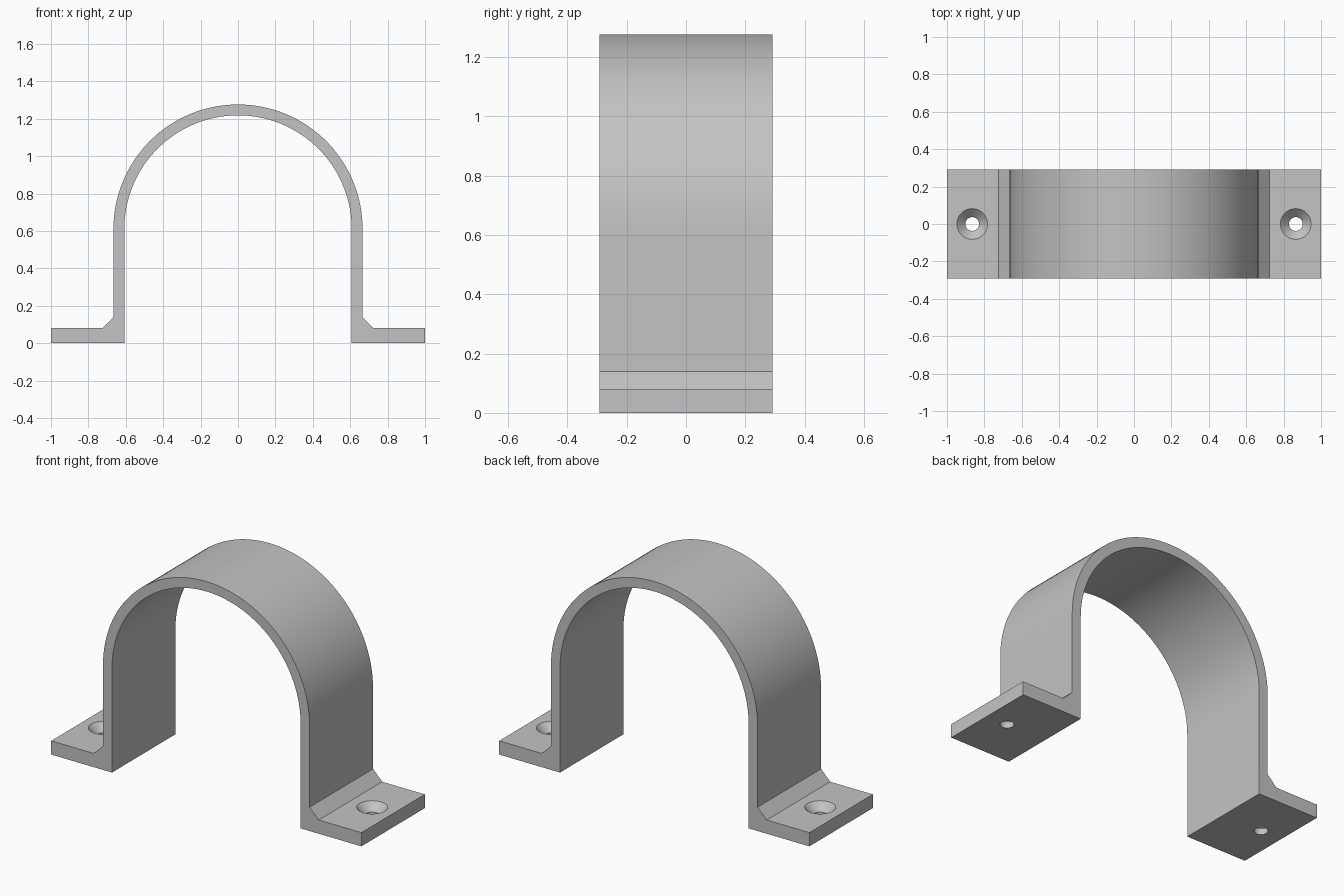
import bpy, bmesh, math

if "Cube" in bpy.data.objects:
    bpy.data.objects.remove(bpy.data.objects["Cube"])

HALF_DEPTH = 0.292
INNER, OUTER = 0.608, 0.666
ARCH_Z = 0.61
FOOT_H = 0.08
HOLE_X = 0.865
ARC_STEPS = 64

grey = bpy.data.materials.new("plain grey")
grey.use_nodes = True
colour = (0.55, 0.55, 0.55, 1)
grey.diffuse_color = colour
grey.node_tree.nodes["Principled BSDF"].inputs["Base Color"].default_value = colour


def make_object(name, bm):
    bmesh.ops.recalc_face_normals(bm, faces=bm.faces[:])
    mesh = bpy.data.meshes.new(name)
    bm.to_mesh(mesh)
    bm.free()
    mesh.materials.append(grey)
    obj = bpy.data.objects.new(name, mesh)
    bpy.context.collection.objects.link(obj)
    return obj


def arc(radius):
    # Half circle from the left side (+x) over the top to the right
    angles = [math.pi * i / ARC_STEPS for i in range(ARC_STEPS + 1)]
    return [(radius * math.cos(a), ARCH_Z + radius * math.sin(a)) for a in angles]


# Strap: foot, gusset and arch in one closed profile, extruded in depth
foot = [(INNER, 0), (1, 0), (1, FOOT_H), (0.725, FOOT_H), (OUTER, 0.139)]
mirrored_foot = [(-x, z) for x, z in reversed(foot)]
profile = foot + arc(OUTER) + mirrored_foot + arc(INNER)[::-1]
bm = bmesh.new()
face = bm.faces.new([bm.verts.new((x, -HALF_DEPTH, z)) for x, z in profile])
result = bmesh.ops.extrude_face_region(bm, geom=[face])
moved = [v for v in result["geom"] if isinstance(v, bmesh.types.BMVert)]
bmesh.ops.translate(bm, verts=moved, vec=(0, 2 * HALF_DEPTH, 0))
strap = make_object("pipe_strap", bm)


# Countersunk screw holes
def hole_cutter(name, x):
    bm = bmesh.new()
    sides = 48
    rings = []
    for r, z in [(0.037, -0.05), (0.037, 0.035), (0.102, 0.1)]:
        rings.append([bm.verts.new((x + r * math.cos(math.tau * i / sides),
                                    r * math.sin(math.tau * i / sides), z))
                      for i in range(sides)])
    for low, high in zip(rings, rings[1:]):
        for i in range(sides):
            j = (i + 1) % sides
            bm.faces.new((low[i], low[j], high[j], high[i]))
    bm.faces.new(rings[0])
    bm.faces.new(rings[-1])
    cutter = make_object(name, bm)
    cutter.hide_render = True
    return cutter


bpy.ops.object.select_all(action="DESELECT")
strap.select_set(True)
bpy.context.view_layer.objects.active = strap
for side, x in (("left", HOLE_X), ("right", -HOLE_X)):
    cutter = hole_cutter(side + "_hole_cutter", x)
    mod = strap.modifiers.new(side + "_hole", "BOOLEAN")
    mod.operation = "DIFFERENCE"
    mod.solver = "EXACT"
    mod.object = cutter
    bpy.ops.object.modifier_apply(modifier=mod.name)
    bpy.data.objects.remove(cutter)

bpy.ops.object.shade_smooth_by_angle(angle=math.radians(30))
